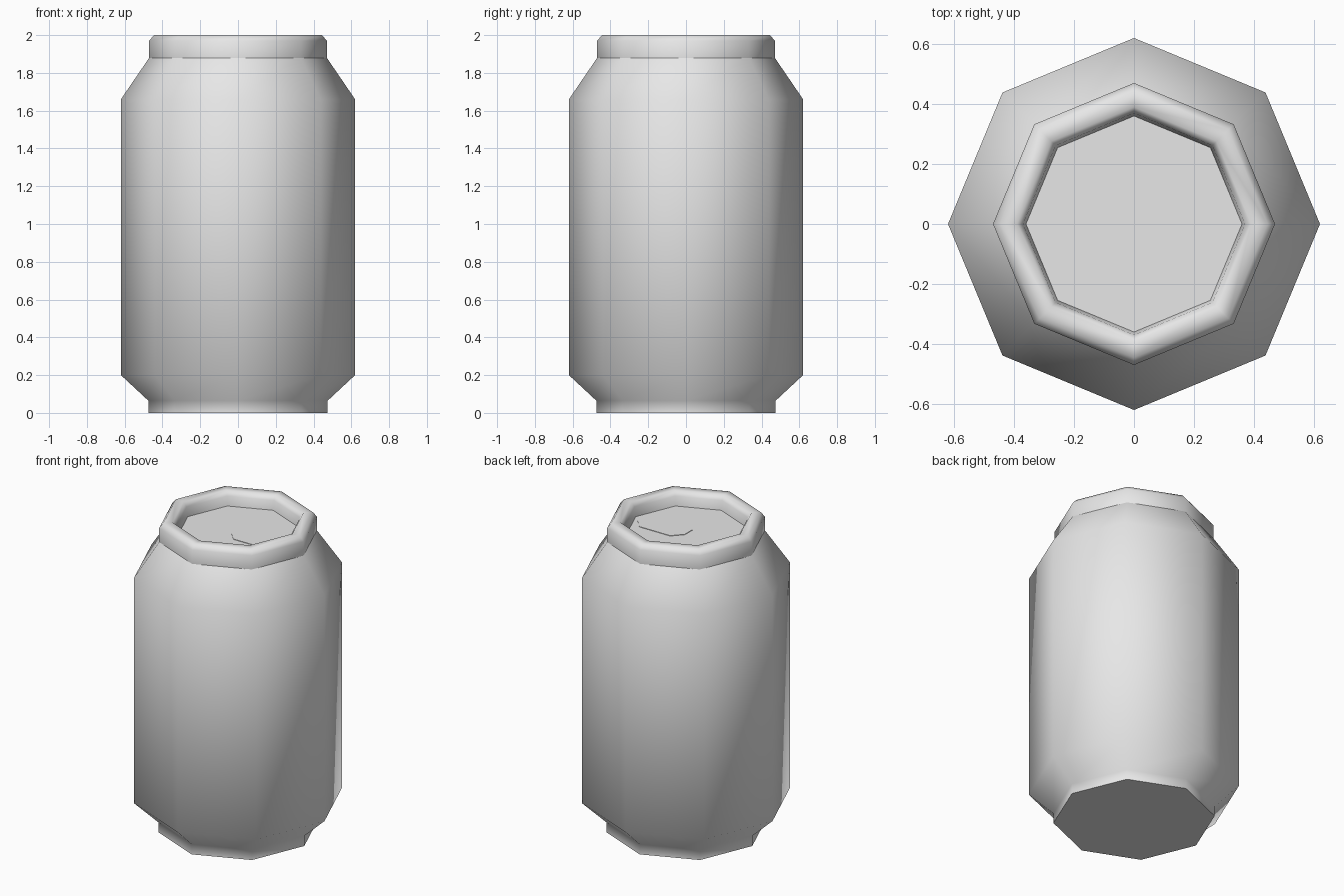
import bpy
import bmesh
from math import cos, sin, tau, radians

SIDES = 8

if "Cube" in bpy.data.objects:
    bpy.data.objects.remove(bpy.data.objects["Cube"], do_unlink=True)

# One plain metal colour
metal = bpy.data.materials.new("grey metal")
metal.use_nodes = True
colour = (0.8, 0.8, 0.8, 1)
metal.diffuse_color = colour
metal.node_tree.nodes["Principled BSDF"].inputs["Base Color"].default_value = colour


def finish(name, bm):
    """Turn the bmesh into a smooth object with sharp creases."""
    mesh = bpy.data.meshes.new(name)
    bm.to_mesh(mesh)
    bm.free()
    mesh.materials.append(metal)
    mesh.shade_smooth()
    mesh.set_sharp_from_angle(angle=radians(60))
    obj = bpy.data.objects.new(name, mesh)
    bpy.context.collection.objects.link(obj)
    return obj


def lathe(name, profile, cap_start=False, cap_end=False):
    """Revolve (radius, z) points, listed outside-upwards, about z."""
    bm = bmesh.new()
    rings = [[bm.verts.new((r * cos(tau * i / SIDES), r * sin(tau * i / SIDES), z))
              for i in range(SIDES)] for r, z in profile]
    for low, high in zip(rings, rings[1:]):
        for i in range(SIDES):
            j = (i + 1) % SIDES
            bm.faces.new((low[i], low[j], high[j], high[i]))
    if cap_start:
        bm.faces.new(rings[0][::-1])
    if cap_end:
        bm.faces.new(rings[-1])
    return finish(name, bm)


# Can wall with foot and tapered shoulder
lathe("can_body", [(0.475, 0), (0.475, 0.065), (0.62, 0.2), (0.62, 1.66), (0.47, 1.88)],
      cap_start=True)

# Rolled rim running down to the sunken lid
lathe("rim_and_lid", [(0.47, 1.88), (0.47, 1.97), (0.445, 2), (0.39, 2), (0.37, 1.97),
                      (0.36, 1.91)], cap_end=True)

# Thin opening panel with clipped corners
bm = bmesh.new()
half = [(0.32, 0.04), (0.26, 0.105), (0.04, 0.105), (-0.02, 0.04)]
outline = half + [(x, -y) for x, y in reversed(half)]
bottom = bm.faces.new([bm.verts.new((x, y, 1.91)) for x, y in outline])
top = bmesh.ops.extrude_face_region(bm, geom=[bottom])["geom"]
bmesh.ops.translate(bm, vec=(0, 0, 0.003),
                    verts=[v for v in top if isinstance(v, bmesh.types.BMVert)])
bmesh.ops.recalc_face_normals(bm, faces=bm.faces)
finish("opening_panel", bm)
